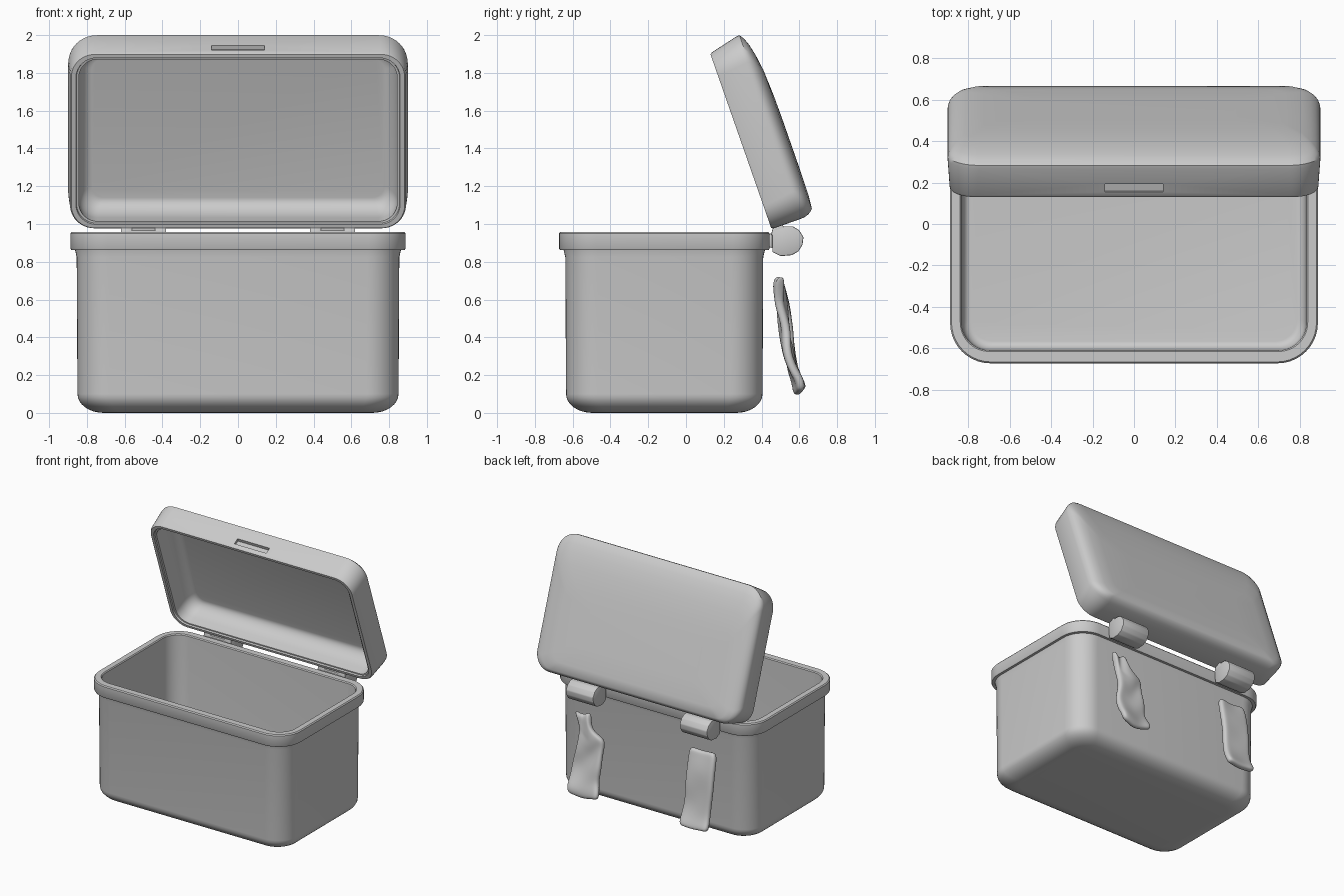
import bpy
import bmesh
import math
from mathutils import Matrix, Vector

if "Cube" in bpy.data.objects:
    bpy.data.objects.remove(bpy.data.objects["Cube"], do_unlink=True)

grey = bpy.data.materials.new("plain_grey")
grey.use_nodes = True
grey.diffuse_color = (0.6, 0.6, 0.6, 1)
grey.node_tree.nodes["Principled BSDF"].inputs["Base Color"].default_value = (0.6, 0.6, 0.6, 1)


def finish(name, bm):
    bmesh.ops.recalc_face_normals(bm, faces=bm.faces)
    mesh = bpy.data.meshes.new(name)
    bm.to_mesh(mesh)
    bm.free()
    mesh.materials.append(grey)
    obj = bpy.data.objects.new(name, mesh)
    bpy.context.collection.objects.link(obj)
    return obj


def activate(obj):
    bpy.ops.object.select_all(action='DESELECT')
    obj.select_set(True)
    bpy.context.view_layer.objects.active = obj


def smooth(obj, degrees=35):
    activate(obj)
    bpy.ops.object.shade_smooth_by_angle(angle=math.radians(degrees))


def rounded_rect(hx, y0, y1, r, z, steps=10):
    """Loop of points around a rectangle with round corners."""
    corners = [(hx - r, y1 - r), (r - hx, y1 - r), (r - hx, y0 + r), (hx - r, y0 + r)]
    for i, (cx, cy) in enumerate(corners):
        for k in range(steps + 1):
            a = math.pi / 2 * (i + k / steps)
            yield Vector((cx + r * math.cos(a), cy + r * math.sin(a), z))


def loft(rings):
    """Closed skin through a list of rounded rectangles."""
    bm = bmesh.new()
    loops = [[bm.verts.new(p) for p in rounded_rect(*ring)] for ring in rings]
    for a, b in zip(loops, loops[1:]):
        for i in range(len(a)):
            j = (i + 1) % len(a)
            bm.faces.new((a[i], a[j], b[j], b[i]))
    bm.faces.new(loops[0])
    bm.faces.new(loops[-1])
    return bm


def bowl(hx, y0, y1, r, z, run, rise, steps=8):
    """Rings that round from a flat end at height z into straight walls."""
    rings = []
    for k in range(steps + 1):
        a = math.pi / 2 * k / steps
        d = run * (1 - math.sin(a))
        rings.append((hx - d, y0 + d, y1 - d, max(r - d * 0.5, 0.03), z + rise * (1 - math.cos(a))))
    return rings


# Box: outside, rim band, then down the inside to the floor
box = bowl(0.85, -0.635, 0.405, 0.17, 0.0, 0.14, 0.1)
box += [(0.854, -0.639, 0.409, 0.17, 0.825), (0.863, -0.648, 0.418, 0.18, 0.862),
        (0.882, -0.667, 0.438, 0.19, 0.862), (0.887, -0.672, 0.443, 0.195, 0.87),
        (0.887, -0.672, 0.443, 0.195, 0.95), (0.88, -0.665, 0.436, 0.19, 0.958),
        (0.838, -0.615, 0.386, 0.14, 0.958), (0.832, -0.609, 0.38, 0.135, 0.95)]
box += reversed(bowl(0.828, -0.606, 0.377, 0.13, 0.05, 0.04, 0.06))
smooth(finish("box_body", loft(box)))

# Lid: built lying flat, then swung open around the back edge
lid = [(0.5, 0.25, 0.55, 0.05, 0.246), (0.72, 0.1, 0.67, 0.07, 0.244),
       (0.81, 0.032, 0.81, 0.09, 0.237), (0.852, 0.018, 0.9, 0.1, 0.224),
       (0.875, 0.01, 0.96, 0.12, 0.21), (0.889, 0.004, 1.0, 0.135, 0.195),
       (0.897, 0.001, 1.025, 0.15, 0.178), (0.899, 0.0, 1.024, 0.15, 0.16),
       (0.889, 0.0, 0.988, 0.13, 0.012), (0.882, 0.006, 0.98, 0.125, 0.0),
       (0.858, 0.026, 0.96, 0.11, 0.0), (0.855, 0.029, 0.957, 0.108, 0.012),
       (0.842, 0.038, 0.947, 0.1, 0.014)]
inner = bowl(0.845, 0.036, 0.955, 0.1, 0.0, 0.07, 0.12)
lid += [(hx, y0, y1, r, 0.203 - z) for hx, y0, y1, r, z in reversed(inner)]
up = Vector((0, -0.33, 0.944)).normalized()
out = Vector((0, up.z, -up.y))
swing = Matrix.Translation((0, 0.453, 0.973)) @ Matrix(
    ((1, 0, 0), (0, up.y, out.y), (0, up.z, out.z))).to_4x4()
lid_obj = finish("lid", loft(lid))

# Finger slot in the front wall of the lid
bm = bmesh.new()
bmesh.ops.create_cube(bm, size=1, matrix=Matrix.Translation((0, 1.025, 0.054)) @ Matrix.Diagonal((0.28, 0.09, 0.045, 1)))
cutter = finish("slot_cutter", bm)
cutter.hide_render = True
cut = lid_obj.modifiers.new("slot", 'BOOLEAN')
cut.operation = 'DIFFERENCE'
cut.solver = 'EXACT'
cut.object = cutter
activate(lid_obj)
bpy.ops.object.modifier_apply(modifier="slot")
bpy.data.objects.remove(cutter, do_unlink=True)
lid_obj.data.transform(swing)
smooth(lid_obj)


def extrude_x(name, profile, x0, x1, bevel):
    """Side profile (y, z) extruded between two x positions."""
    bm = bmesh.new()
    a = [bm.verts.new((x0, y, z)) for y, z in profile]
    b = [bm.verts.new((x1, y, z)) for y, z in profile]
    for i in range(len(a)):
        j = (i + 1) % len(a)
        bm.faces.new((a[i], a[j], b[j], b[i]))
    bm.faces.new(a)
    bm.faces.new(b)
    bmesh.ops.recalc_face_normals(bm, faces=bm.faces)
    bmesh.ops.bevel(bm, geom=bm.edges[:], offset=bevel, segments=2, affect='EDGES', profile=0.5)
    smooth(finish(name, bm))


# Hinges: rounded barrel, a neck to the rim and two small leaves to the lid
barrel = [(0.455, 0.968), (0.52, 0.988), (0.565, 0.988), (0.6, 0.967), (0.622, 0.93), (0.617, 0.89),
          (0.595, 0.855), (0.56, 0.835), (0.5, 0.83), (0.457, 0.852)]
neck = [(0.43, 0.88), (0.47, 0.87), (0.47, 0.955), (0.43, 0.945)]
leaf = [(0.45, 0.94), (0.53, 0.96), (0.51, 1.0), (0.46, 0.982)]
for side, cx in (("left", 0.5), ("right", -0.5)):
    extrude_x(side + "_hinge_barrel", barrel, cx - 0.12, cx + 0.12, 0.006)
    extrude_x(side + "_hinge_neck", neck, cx - 0.1, cx + 0.1, 0.004)
    for s in (-1, 1):
        extrude_x(side + "_hinge_leaf", leaf, cx + s * 0.09 - 0.03, cx + s * 0.09 + 0.03, 0.004)


def strap(name, rows, ripple):
    """Soft strip from rows of (z, y, x start, x end), with wrinkles."""
    bm = bmesh.new()
    cols = 6
    grid = []
    for z, y, x0, x1 in rows:
        line = []
        for k in range(cols):
            t = k / (cols - 1)
            wave = ripple * math.sin(z * 22 + t * 5)
            line.append(bm.verts.new((x0 + (x1 - x0) * t, y + wave, z + ripple * math.cos(t * 6))))
        grid.append(line)
    for a, b in zip(grid, grid[1:]):
        for k in range(cols - 1):
            bm.faces.new((a[k], a[k + 1], b[k + 1], b[k]))
    obj = finish(name, bm)
    thick = obj.modifiers.new("thickness", 'SOLIDIFY')
    thick.thickness = 0.048
    thick.offset = 0
    soft = obj.modifiers.new("soften", 'SUBSURF')
    soft.levels = soft.render_levels = 2
    for p in obj.data.polygons:
        p.use_smooth = True


# Loose straps hanging behind the box
strap("left_strap", [(0.715, 0.49, 0.5, 0.625), (0.65, 0.495, 0.49, 0.6), (0.585, 0.503, 0.46, 0.585),
                     (0.55, 0.508, 0.37, 0.585), (0.5, 0.512, 0.36, 0.585), (0.42, 0.523, 0.37, 0.59),
                     (0.32, 0.54, 0.36, 0.62), (0.22, 0.565, 0.38, 0.62), (0.16, 0.595, 0.35, 0.62),
                     (0.105, 0.6, 0.35, 0.61)], 0.014)
strap("right_strap", [(0.7, 0.49, -0.6, -0.39), (0.66, 0.5, -0.62, -0.38), (0.55, 0.53, -0.62, -0.38),
                      (0.42, 0.545, -0.62, -0.38), (0.3, 0.553, -0.61, -0.38), (0.2, 0.578, -0.61, -0.37),
                      (0.15, 0.605, -0.62, -0.37), (0.12, 0.61, -0.61, -0.38)], 0.005)
